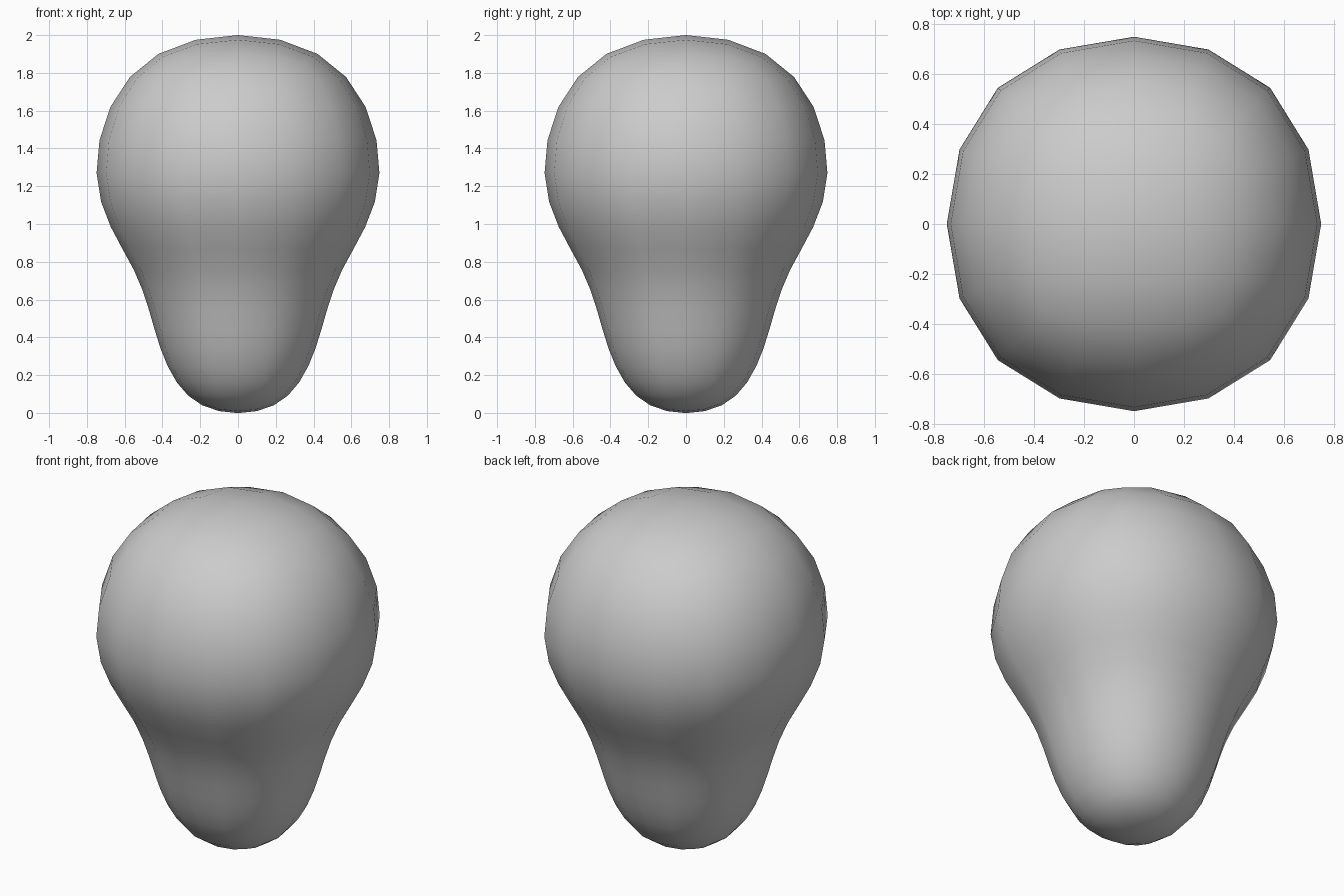
import bpy, bmesh

if "Cube" in bpy.data.objects:
    bpy.data.objects.remove(bpy.data.objects["Cube"])

# Square cage rings (half width, height), rounded by subdivision
rings = [(0.25, -0.03), (0.471, 0.33), (0.548, 0.75), (0.939, 1.20), (0.597, 2.07)]

bm = bmesh.new()
loops = [[bm.verts.new((sx * s, sy * s, z)) for sx, sy in ((-1, -1), (1, -1), (1, 1), (-1, 1))]
         for s, z in rings]

# Side walls
for low, high in zip(loops, loops[1:]):
    for i in range(4):
        j = (i + 1) % 4
        bm.faces.new((low[i], low[j], high[j], high[i]))

# Bottom and top caps
bm.faces.new(loops[0][::-1])
bm.faces.new(loops[-1])
for f in bm.faces:
    f.smooth = True

mesh = bpy.data.meshes.new("bulb_body")
bm.to_mesh(mesh)
bm.free()
body = bpy.data.objects.new("bulb_body", mesh)
bpy.context.collection.objects.link(body)

# Smooth rounding
sub = body.modifiers.new("rounding", 'SUBSURF')
sub.levels = 2
sub.render_levels = 2
